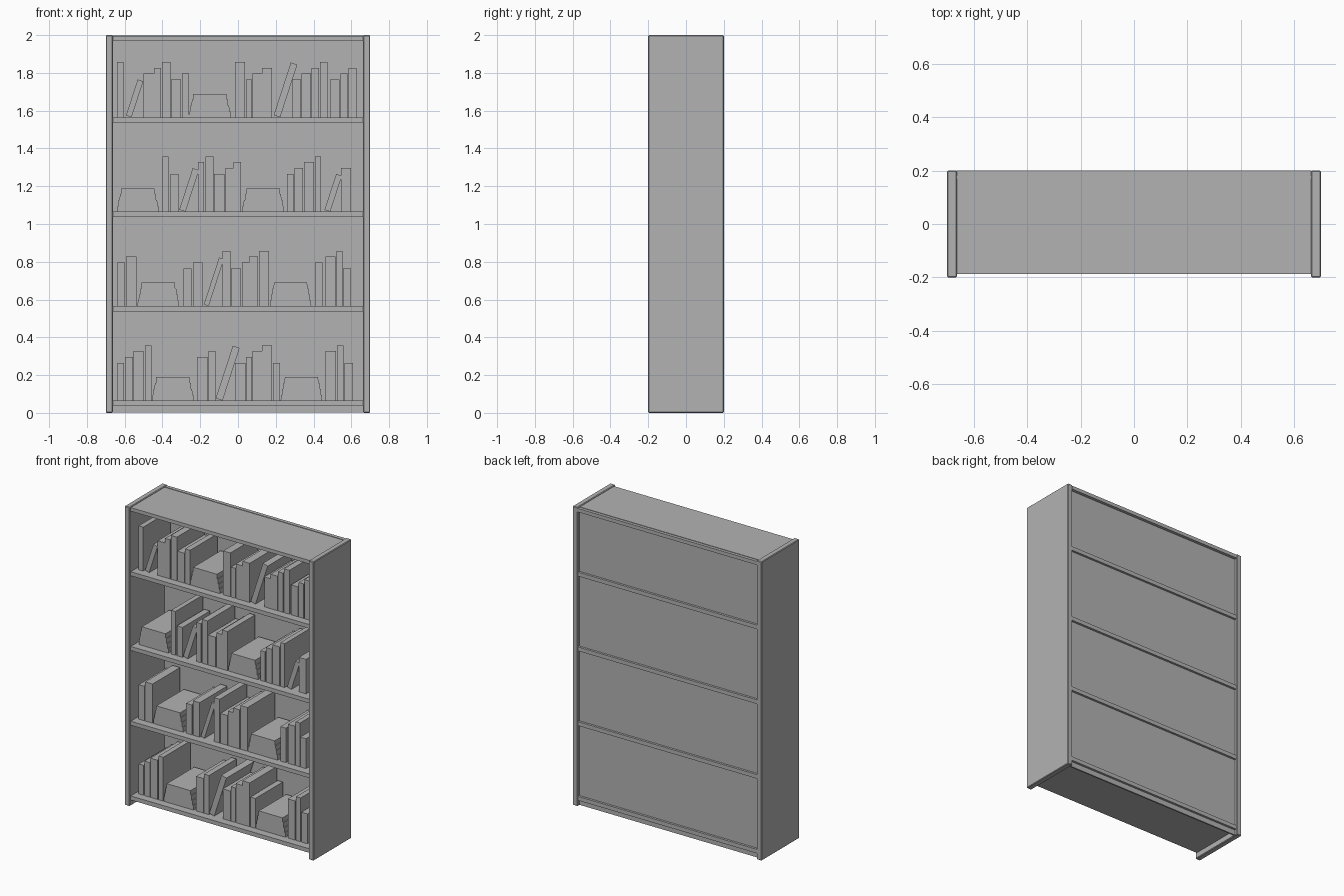
import bpy, math

if "Cube" in bpy.data.objects:
    bpy.data.objects.remove(bpy.data.objects["Cube"])

grey = bpy.data.materials.new("plain grey")
grey.diffuse_color = (0.45, 0.45, 0.45, 1.0)
grey.use_nodes = True
grey.node_tree.nodes["Principled BSDF"].inputs["Base Color"].default_value = grey.diffuse_color


def prism(name, profile, y0, y1):
    """Extrude an x/z outline (counter-clockwise from the front) from y0 to y1."""
    n = len(profile)
    verts = [(x, y0, z) for x, z in profile] + [(x, y1, z) for x, z in profile]
    faces = [tuple(range(n)), tuple(range(2 * n - 1, n - 1, -1))]
    faces += [(i, i + n, (i + 1) % n + n, (i + 1) % n) for i in range(n)]
    mesh = bpy.data.meshes.new(name)
    mesh.from_pydata(verts, [], faces)
    mesh.materials.append(grey)
    ob = bpy.data.objects.new(name, mesh)
    bpy.context.collection.objects.link(ob)
    return ob


def board(name, x0, x1, y0, y1, z0, z1):
    return prism(name, [(x0, z0), (x1, z0), (x1, z1), (x0, z1)], y0, y1)


# Case: two chamfered sides, back panel and top board
for name, x0, x1 in (("left_side", -0.70, -0.663), ("right_side", 0.663, 0.70)):
    side = board(name, x0, x1, -0.20, 0.20, 0.0, 2.0)
    bevel = side.modifiers.new("edge_chamfer", 'BEVEL')
    bevel.width = 0.004
    bevel.segments = 1
board("back_panel", -0.665, 0.665, 0.17, 0.18, 0.003, 1.997)
board("top_board", -0.665, 0.665, -0.187, 0.20, 1.97, 1.994)

HEIGHTS = (0.20, 0.231, 0.262, 0.293)
FRONT, BACK = -0.135, 0.155
LEAN = math.radians(18)


def leaning_book(x, w, h, base):
    s, c = math.sin(LEAN), math.cos(LEAN)
    z = base + w * s
    prism("leaning_book", [(x, z), (x + w * c, base),
                           (x + w * c + h * s, base + h * c), (x + h * s, z + h * c)],
          FRONT, BACK)


def book_stack(x, base):
    # Stepped pile of lying books as one outline
    right = []
    for i, half in enumerate((0.11, 0.104, 0.097, 0.09)):
        right += [(half, i * 0.031), (half - 0.002, (i + 1) * 0.031)]
    outline = [(x + a, base + z) for a, z in right]
    outline += [(x - a, base + z) for a, z in reversed(right)]
    prism("book_stack", outline, FRONT, BACK)


def fill_shelf(index, items):
    """Items are (x, width): width 0 is a stack, a negative width leans.
    Book heights step through the same cycle, offset on each shelf."""
    base = 0.065 + 0.5 * index
    board("shelf", -0.665, 0.665, -0.187, 0.195, base - 0.027, base)
    for i, (x, w) in enumerate(items):
        h = HEIGHTS[(i + index) % 4]
        if w == 0:
            book_stack(x, base)
        elif w < 0:
            leaning_book(x, -w, h, base)
        else:
            board("book", x, x + w, FRONT, BACK, base, base + h)


# Shelves with their books, bottom to top
fill_shelf(0, [(-.641, .037), (-.599, .042), (-.554, .053), (-.493, .034), (-.345, 0),
               (-.216, .055), (-.157, .037), (-.118, -.038), (-.017, .057), (.043, .032),
               (.078, .048), (.128, .053), (.186, .037), (.336, 0), (.463, .055),
               (.524, .034), (.564, .045)])
fill_shelf(1, [(-.641, .042), (-.593, .055), (-.422, 0), (-.289, .042), (-.239, .05),
               (-.181, -.027), (-.083, .042), (-.036, .053), (.02, .037), (.059, .048),
               (.112, .053), (.278, 0), (.408, .04), (.463, .053), (.521, .032),
               (.556, .042)])
fill_shelf(2, [(-.53, 0), (-.4, .032), (-.358, .042), (-.311, -.035), (-.213, .034),
               (-.173, .042), (-.126, .055), (-.065, .04), (-.023, .04), (.133, 0),
               (.26, .034), (.3, .045), (.35, .053), (.408, .032), (.458, -.032),
               (.545, .053)])
fill_shelf(3, [(-.641, .034), (-.593, -.031), (-.5, .055), (-.445, .037), (-.403, .045),
               (-.355, .053), (-.297, .037), (-.149, 0), (-.015, .053), (.043, .032),
               (.078, .048), (.128, .053), (.189, -.036), (.289, .045), (.336, .05),
               (.389, .04), (.434, .04), (.487, .05), (.543, .037), (.585, .042)])
